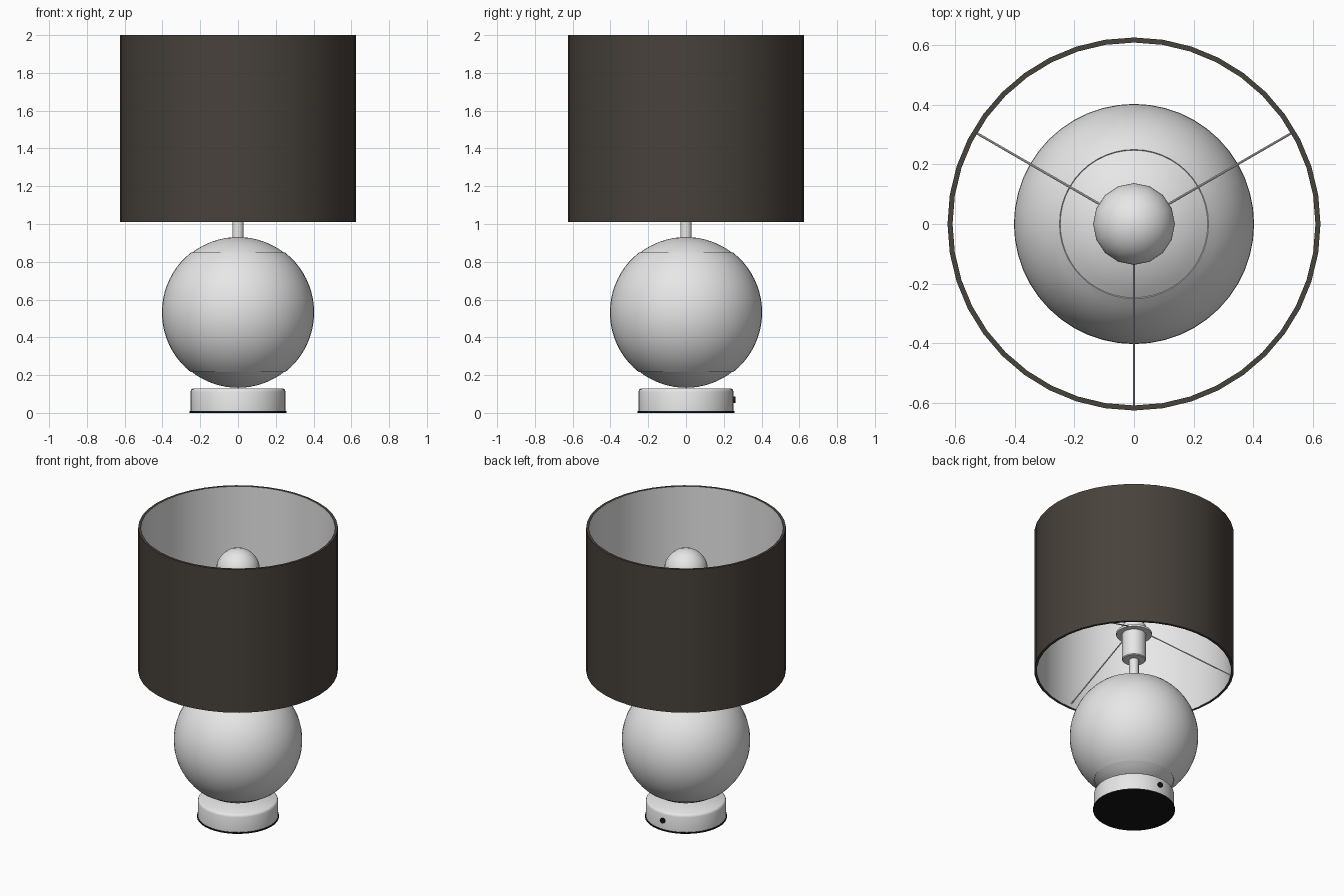
import bpy, bmesh, math
from mathutils import Vector

if "Cube" in bpy.data.objects:
    bpy.data.objects.remove(bpy.data.objects["Cube"])


def material(name, rgb):
    m = bpy.data.materials.new(name)
    m.diffuse_color = (*rgb, 1)
    m.use_nodes = True
    m.node_tree.nodes["Principled BSDF"].inputs["Base Color"].default_value = m.diffuse_color
    return m


WHITE = material("off_white", (0.8, 0.8, 0.8))
BROWN = material("dark_brown_fabric", (0.064, 0.054, 0.044))
BLACK = material("black", (0.008, 0.008, 0.008))


def finish(name, bm, mats, angle=40):
    bmesh.ops.recalc_face_normals(bm, faces=bm.faces)
    me = bpy.data.meshes.new(name)
    bm.to_mesh(me)
    bm.free()
    for m in mats:
        me.materials.append(m)
    ob = bpy.data.objects.new(name, me)
    bpy.context.collection.objects.link(ob)
    bpy.ops.object.select_all(action='DESELECT')
    ob.select_set(True)
    bpy.context.view_layer.objects.active = ob
    bpy.ops.object.shade_smooth_by_angle(angle=math.radians(angle))
    return ob


def lathe(name, profile, sides, mats, closed=False, mat_ids=None):
    """Spin an (r, z) profile round z; r = 0 points merge at the pole."""
    bm = bmesh.new()
    rings = []
    for r, z in profile:
        rings.append([bm.verts.new((r * math.cos(2 * math.pi * i / sides),
                                    r * math.sin(2 * math.pi * i / sides), z))
                      for i in range(sides)])
    n = len(rings)
    for k in range(n if closed else n - 1):
        a, b = rings[k], rings[(k + 1) % n]
        for i in range(sides):
            j = (i + 1) % sides
            f = bm.faces.new((a[i], a[j], b[j], b[i]))
            f.material_index = mat_ids[k] if mat_ids else 0
    bmesh.ops.remove_doubles(bm, verts=bm.verts, dist=1e-5)
    return finish(name, bm, mats)


def rod(name, p, q, radius, mat, sides=8):
    p, q = Vector(p), Vector(q)
    bm = bmesh.new()
    bmesh.ops.create_cone(bm, cap_ends=True, segments=sides, radius1=radius,
                          radius2=radius, depth=(q - p).length)
    rot = (q - p).to_track_quat('Z', 'Y').to_matrix().to_4x4()
    rot.translation = (p + q) / 2
    bmesh.ops.transform(bm, matrix=rot, verts=bm.verts)
    return finish(name, bm, [mat])


# Foot: felt pad, drum with rounded top edge, cable outlet at the back
lathe("foot_pad", [(0, 0), (0.257, 0), (0.257, 0.009), (0, 0.009)], 40, [BLACK])
lathe("foot_drum", [(0, 0.009), (0.252, 0.009), (0.252, 0.112), (0.248, 0.123),
                    (0.238, 0.13), (0, 0.13)], 40, [WHITE])
rod("cable_outlet", (0, 0.23, 0.07), (0, 0.262, 0.07), 0.018, BLACK, 12)

# Ball body: the two end caps are set in by a hair, leaving a fine seam
R, CZ, LIM = 0.403, 0.532, 0.316
ball = []
edge = math.asin(LIM / R)
for k in range(9):
    a = -math.pi / 2 + (math.pi / 2 - edge) * k / 8
    ball.append(((R - 0.004) * math.cos(a), CZ + (R - 0.004) * math.sin(a)))
for k in range(21):
    a = -edge + 2 * edge * k / 20
    ball.append((R * math.cos(a), CZ + R * math.sin(a)))
for k in range(9):
    a = edge + (math.pi / 2 - edge) * k / 8
    ball.append(((R - 0.004) * math.cos(a), CZ + (R - 0.004) * math.sin(a)))
lathe("ball_body", [(max(r, 0), z) for r, z in ball], 48, [WHITE])

# Stem, socket, shade ring and bulb
rod("stem", (0, 0, 0.9), (0, 0, 1.12), 0.03, WHITE, 20)
lathe("bulb_socket", [(0, 1.085), (0.07, 1.085), (0.075, 1.09), (0.075, 1.33),
                      (0, 1.33)], 24, [WHITE])
lathe("shade_ring", [(0.07, 1.268), (0.112, 1.268), (0.112, 1.282),
                     (0.07, 1.282)], 24, [WHITE], closed=True)
bulb = [(0, 1.32), (0.062, 1.32), (0.066, 1.42), (0.085, 1.51), (0.115, 1.6)]
for k in range(9):
    a = math.radians(-20 + 110 * k / 8)
    bulb.append((max(0.138 * math.cos(a), 0), 1.71 + 0.138 * math.sin(a)))
lathe("bulb", bulb, 16, [WHITE])

# Three spokes sloping down from the ring to the shade
for i, deg in enumerate((30, 150, 270)):
    c, s = math.cos(math.radians(deg)), math.sin(math.radians(deg))
    rod(f"spoke_{i + 1}", (0.105 * c, 0.105 * s, 1.275),
        (0.612 * c, 0.612 * s, 1.04), 0.004, WHITE)

# Drum shade: brown outside and rims, pale lining inside
lathe("lamp_shade", [(0.626, 1.01), (0.626, 2.0), (0.609, 2.0), (0.609, 1.01)],
      40, [BROWN, WHITE], closed=True, mat_ids=[0, 0, 1, 0])
